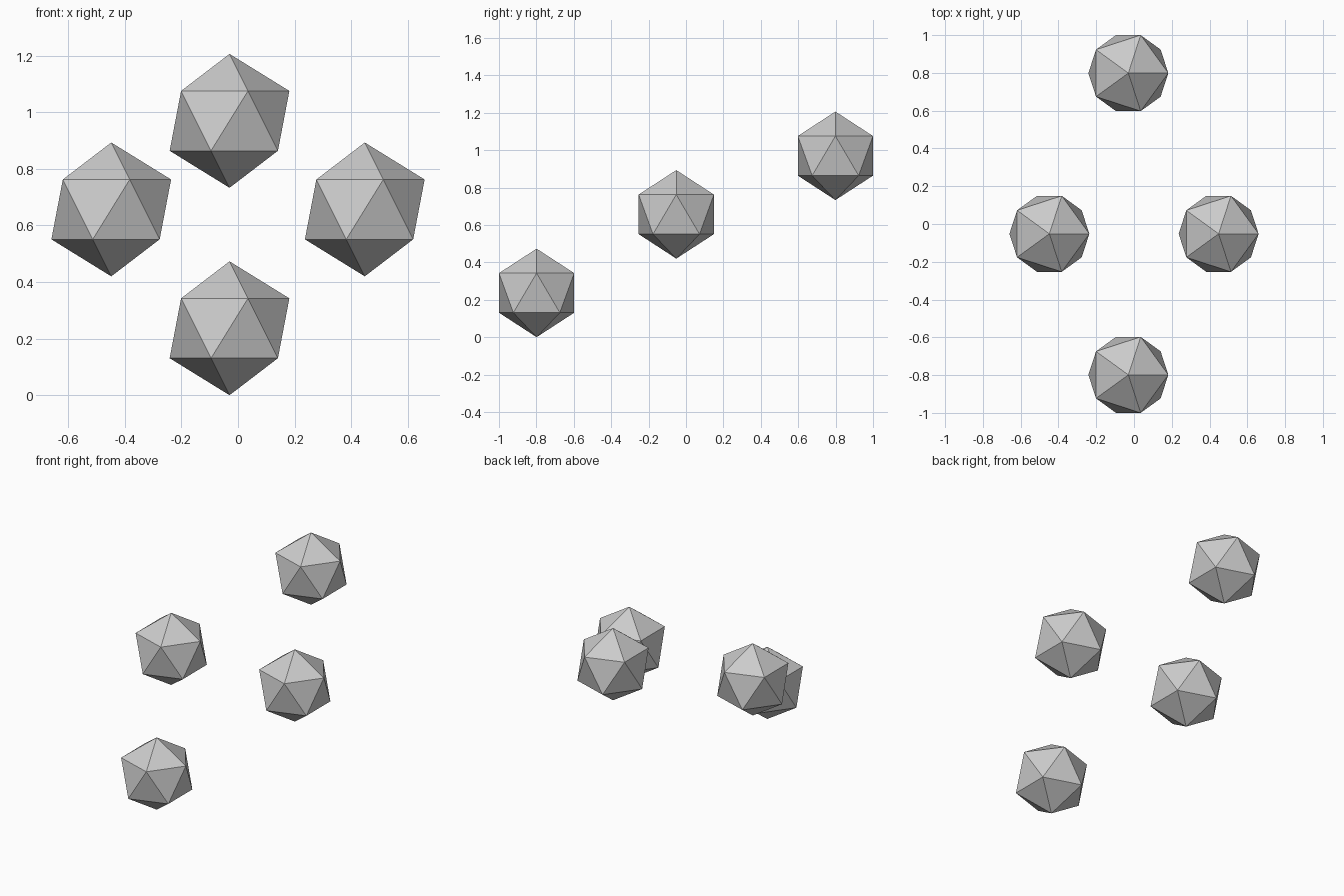
import bpy

if "Cube" in bpy.data.objects:
    bpy.data.objects.remove(bpy.data.objects["Cube"])

R = 0.2365  # vertex radius of every icosahedron


def icosahedron(name, centre):
    bpy.ops.mesh.primitive_ico_sphere_add(subdivisions=1, radius=R, location=centre)
    bpy.context.object.name = name


# Four flat-faced balls in a diamond on a rising slope
Y = 1 - 0.8507 * R
icosahedron("lower_front_ball", (-0.03, -Y, R))
icosahedron("upper_back_ball", (-0.03, Y, R + 0.733))
for side, sx in (("left", -1), ("right", 1)):
    icosahedron(side + "_middle_ball", (sx * 0.448, -0.052, R + 0.42))
